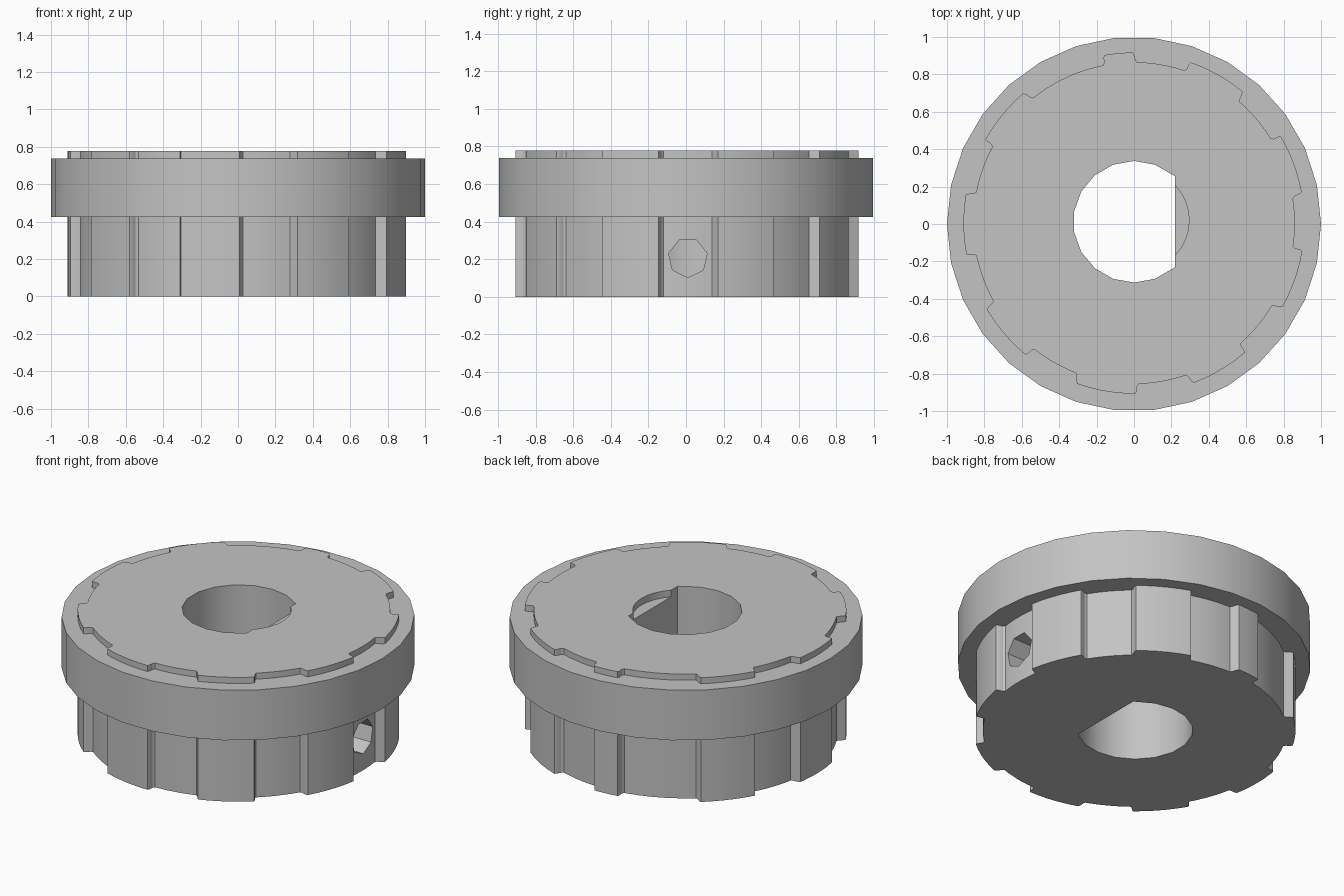
import bpy
import bmesh
from math import sin, cos, pi, radians
from mathutils import Matrix

cube = bpy.data.objects.get("Cube")
if cube:
    bpy.data.objects.remove(cube, do_unlink=True)

grey = bpy.data.materials.new("plain_grey")
grey.use_nodes = True
colour = (0.55, 0.55, 0.55, 1)
grey.diffuse_color = colour
grey.node_tree.nodes["Principled BSDF"].inputs["Base Color"].default_value = colour


def prism(name, outline, z0, z1, matrix=None):
    """Extrude a closed outline from z0 to z1."""
    bm = bmesh.new()
    face = bm.faces.new([bm.verts.new((x, y, z0)) for x, y in outline])
    ext = bmesh.ops.extrude_face_region(bm, geom=[face], use_keep_orig=True)
    moved = [v for v in ext["geom"] if isinstance(v, bmesh.types.BMVert)]
    bmesh.ops.translate(bm, verts=moved, vec=(0, 0, z1 - z0))
    bmesh.ops.recalc_face_normals(bm, faces=bm.faces[:])
    if matrix:
        bm.transform(matrix)
    mesh = bpy.data.meshes.new(name)
    bm.to_mesh(mesh)
    bm.free()
    mesh.materials.append(grey)
    obj = bpy.data.objects.new(name, mesh)
    bpy.context.collection.objects.link(obj)
    return obj


def circle(r, n, cx=0, cy=0, start=0):
    return [(cx + r * cos(start + 2 * pi * i / n),
             cy + r * sin(start + 2 * pi * i / n)) for i in range(n)]


def select(obj):
    bpy.ops.object.select_all(action="DESELECT")
    obj.select_set(True)
    bpy.context.view_layer.objects.active = obj


def cut(obj, cutter):
    cutter.hide_render = True
    mod = obj.modifiers.new("cut", "BOOLEAN")
    mod.operation, mod.solver, mod.object = "DIFFERENCE", "EXACT", cutter
    select(obj)
    bpy.ops.object.modifier_apply(modifier=mod.name)
    bpy.data.objects.remove(cutter, do_unlink=True)


# Splined hub outline: nine teeth, with the rear one narrower as a key
HIGH, LOW, HUB_Y = 0.912, 0.86, 0.005
outline = []


def add(angle, r):
    a = radians(angle)
    outline.append((r * cos(a), HUB_Y + r * sin(a)))


for k in range(9):
    start = 10.5 + 40 * k
    width = 9.5 if k == 2 else 20
    gap = 40 - width
    for i in range(6):
        add(start + width * i / 5, HIGH)
    # rounded flank down, valley floor, rounded flank up
    add(start + width + 0.4, HIGH - 0.012)
    add(start + width + 0.6, LOW + 0.012)
    for i in range(6):
        add(start + width + 1.2 + (gap - 2.8) * i / 5, LOW)
    add(start + 38.9, LOW + 0.01)
    add(start + 39.5, HIGH - 0.012)

hub = prism("splined_hub", outline, 0, 0.777)

# D-shaped bore
BORE_Y = 0.012
bore = [(0.325 * cos(radians(a)), BORE_Y + 0.325 * sin(radians(a)))
        for a in range(70, 291, 20)]
bore += [(0.22, BORE_Y - 0.243), (0.22, BORE_Y + 0.243)]
cut(hub, prism("bore_cutter", bore, -0.2, 1))

# Shallow round recess over the bore flat
cut(hub, prism("recess_cutter", circle(0.27, 32, 0.025, 0.02), 0.735, 1))

# Seven-sided screw hole from the left side into the bore
side = Matrix.Translation((0, 0.01, 0.208)) @ Matrix.Rotation(pi / 2, 4, "Y")
cut(hub, prism("screw_cutter", circle(0.105, 7), 0.1, 1.1, side))

# Collar around the upper hub
collar = prism("collar_ring", circle(1, 30), 0.425, 0.739)
cut(collar, prism("collar_cutter", circle(0.7, 30), 0.2, 1))

for obj in (hub, collar):
    select(obj)
    bpy.ops.object.shade_smooth_by_angle(angle=radians(30))
